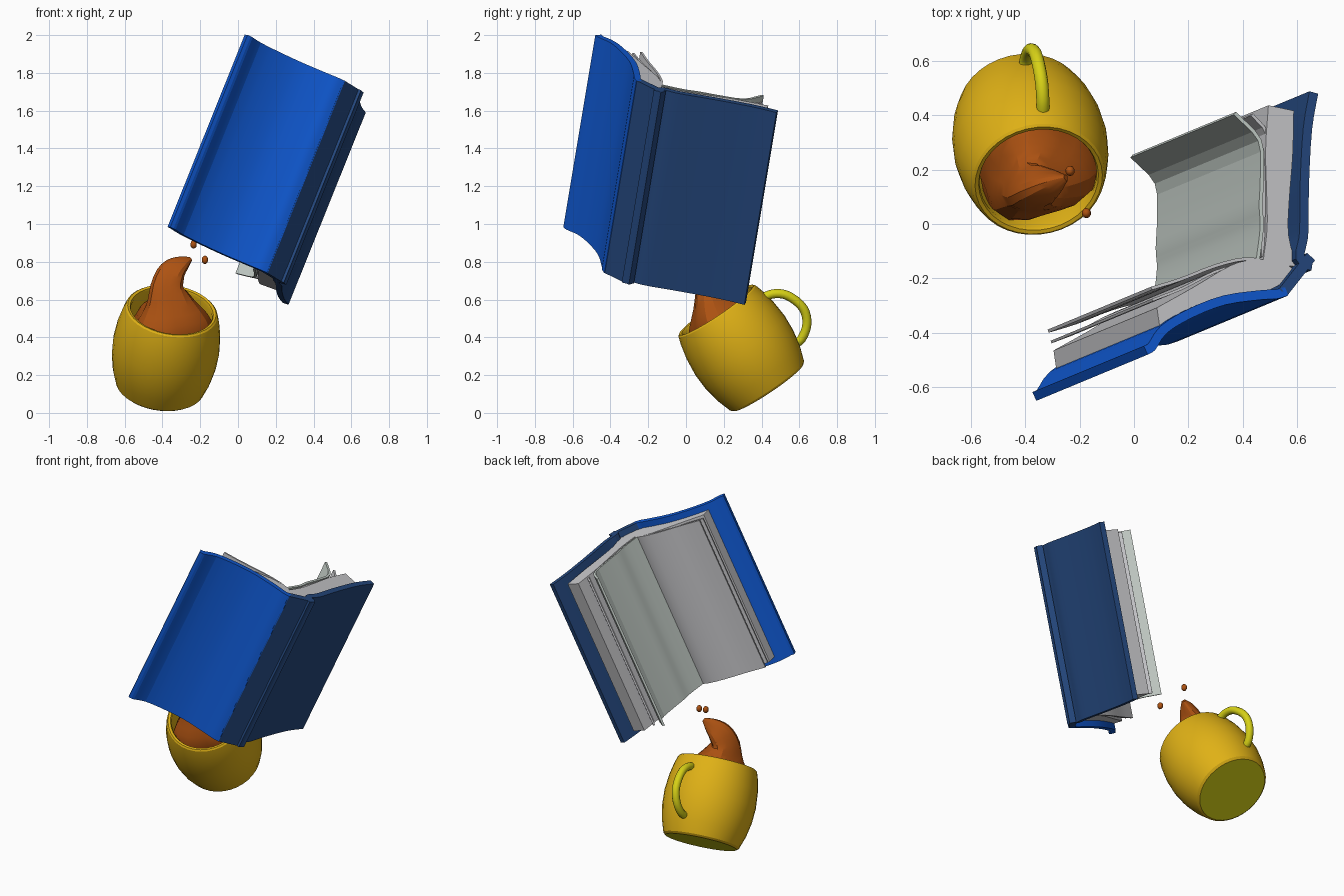
import bpy
import bmesh
import math
from mathutils import Matrix, Vector

if "Cube" in bpy.data.objects:
    bpy.data.objects.remove(bpy.data.objects["Cube"], do_unlink=True)


def material(name, rgb):
    m = bpy.data.materials.new(name)
    m.use_nodes = True
    m.diffuse_color = (*rgb, 1)
    m.node_tree.nodes["Principled BSDF"].inputs["Base Color"].default_value = (*rgb, 1)
    return m


BLUE = material("bright blue", (0.005, 0.1, 0.65))
NAVY = material("navy", (0.018, 0.065, 0.21))
PAPER = material("paper grey", (0.58, 0.58, 0.6))
PALE = material("pale green grey", (0.56, 0.62, 0.58))
GOLD = material("mug gold", (0.74, 0.44, 0.008))
YELLOW = material("handle yellow", (0.68, 0.64, 0.008))
COFFEE = material("coffee brown", (0.42, 0.085, 0.006))


def finish(name, bm, mat, angle=30):
    bmesh.ops.recalc_face_normals(bm, faces=bm.faces)
    mesh = bpy.data.meshes.new(name)
    bm.to_mesh(mesh)
    bm.free()
    mesh.materials.append(mat)
    ob = bpy.data.objects.new(name, mesh)
    bpy.context.collection.objects.link(ob)
    bpy.ops.object.select_all(action="DESELECT")
    ob.select_set(True)
    bpy.context.view_layer.objects.active = ob
    bpy.ops.object.shade_smooth_by_angle(angle=math.radians(angle))
    return ob


def smooth_line(points, steps=3):
    """Catmull-Rom curve through the points."""
    p = [Vector(q) for q in points]
    p = [2 * p[0] - p[1]] + p + [2 * p[-1] - p[-2]]
    out = []
    for a, b, c, d in zip(p, p[1:], p[2:], p[3:]):
        for k in range(steps):
            t = k / steps
            out.append(0.5 * (2 * b + (c - a) * t + (2 * a - 5 * b + 4 * c - d) * t ** 2
                              + (3 * b - a - 3 * c + d) * t ** 3))
    return out + [p[-2]]


def bridge(bm, rings):
    """Joins closed rings of points into a capped tube."""
    rows = [[bm.verts.new(p) for p in r] for r in rings]
    n = len(rows[0])
    for a, b in zip(rows, rows[1:]):
        for i in range(n):
            bm.faces.new((a[i], a[(i + 1) % n], b[(i + 1) % n], b[i]))
    bm.faces.new(rows[0])
    bm.faces.new(rows[-1])


# Book frame: across the front cover, into the pages, along the spine
SPINE = Vector((0.41, 0.17, 1.02)).normalized()
ACROSS = Vector((0.51, 0.22, -0.24))
ACROSS = (ACROSS - SPINE * ACROSS.dot(SPINE)).normalized()
INWARD = SPINE.cross(ACROSS)
CORNER = Vector((0.56, -0.26, 1.76))


def book_point(p, t):
    return CORNER + ACROSS * p.x + INWARD * p.y + SPINE * t


def slab(name, mat, outer, inner=None, thick=0.035, top=0.0, bottom=-1.11, steps=3):
    low = smooth_line(outer, steps)
    if inner:
        high = smooth_line(inner, steps)
    else:
        high = []
        for i, p in enumerate(low):
            d = (low[min(i + 1, len(low) - 1)] - low[max(i - 1, 0)]).normalized()
            high.append(p + Vector((-d.y, d.x)) * thick)
    bm = bmesh.new()
    bridge(bm, [[book_point(a, bottom), book_point(b, bottom),
                 book_point(b, top), book_point(a, top)] for a, b in zip(low, high)])
    return finish(name, bm, mat, 12)


# Covers and spine
slab("front_cover", BLUE, [(-0.605, 0), (-0.57, 0.005), (-0.5, 0.045), (-0.38, 0.06),
                           (-0.24, 0.055), (-0.1, 0.02), (-0.04, 0), (0.005, -0.005)])
slab("spine", NAVY, [(0, -0.005), (0.07, 0.03), (0.16, 0.075)], thick=0.04, steps=2)
slab("back_cover", NAVY, [(0.15, 0.075), (0.125, 0.1), (0.165, 0.155), (0.195, 0.21),
                          (0.26, 0.345), (0.355, 0.52), (0.434, 0.632)])

# Page blocks
PAGE = dict(top=-0.04, bottom=-1.07)
slab("front_page_block", PAPER,
     [(0.09, 0.06), (-0.05, 0.04), (-0.2, 0.08), (-0.36, 0.09), (-0.5, 0.075)],
     [(0.06, 0.12), (-0.05, 0.165), (-0.14, 0.18), (-0.32, 0.16), (-0.48, 0.145)], **PAGE)
slab("back_page_block", PAPER,
     [(0.1, 0.08), (0.12, 0.2), (0.18, 0.32), (0.26, 0.46), (0.335, 0.61)],
     [(-0.02, 0.14), (0.05, 0.25), (0.1, 0.36), (0.17, 0.52), (0.25, 0.665)], **PAGE)

# Loose leaves
slab("front_leaf_upper", PAPER, [(0, 0.13), (-0.08, 0.175), (-0.2, 0.195), (-0.35, 0.2),
                                 (-0.47, 0.212)], thick=-0.012, **PAGE)
slab("front_leaf_lower", PAPER, [(-0.04, 0.155), (-0.2, 0.176), (-0.35, 0.168),
                                 (-0.48, 0.172)], thick=-0.01, top=-0.05, bottom=-1.06)
slab("back_leaf_outer", PAPER, [(0, 0.16), (0.08, 0.32), (0.15, 0.46), (0.21, 0.57),
                                (0.185, 0.66)], thick=0.012, top=-0.05, bottom=-1.06)
slab("back_leaf_open", PALE, [(-0.03, 0.15), (0.04, 0.26), (0.07, 0.335), (0.12, 0.43),
                              (0.17, 0.56), (0.12, 0.69)], thick=0.014, **PAGE)

# Mug: lathe profile around its tilted axis
MUG_BASE = Vector((-0.415, 0.435, 0.135))
MUG_AXIS = Vector((0.065, -0.275, 0.41)).normalized()
MUG_TURN = MUG_AXIS.to_track_quat("Z", "Y").to_matrix().to_4x4()
MUG_FRAME = Matrix.Translation(MUG_BASE) @ MUG_TURN
SIDES = 36


def lathe(name, profile, mat):
    bm = bmesh.new()
    bridge(bm, [[MUG_FRAME @ Vector((r * math.cos(a), r * math.sin(a), z))
                 for a in (math.tau * i / SIDES for i in range(SIDES))] for r, z in profile])
    return finish(name, bm, mat)


mug = lathe("mug", [(0.222, 0), (0.236, 0.012), (0.262, 0.09), (0.279, 0.18), (0.284, 0.27),
                    (0.275, 0.37), (0.258, 0.45), (0.245, 0.49), (0.236, 0.498), (0.222, 0.494),
                    (0.217, 0.48), (0.235, 0.38), (0.23, 0.15), (0.2, 0.06)], GOLD)

# Mug underside takes the handle colour
mug.data.materials.append(YELLOW)
for face in mug.data.polygons:
    if face.normal.dot(MUG_AXIS) < -0.95 and (face.center - MUG_BASE).dot(MUG_AXIS) < 0.02:
        face.material_index = 1


def tube(name, path, radii, mat, sides, wobble=0.0, twist=0.0, start=None, angle=50):
    """Sweeps a round or lobed ring along a path."""
    bm = bmesh.new()
    rings = []
    for i, p in enumerate(path):
        d = path[min(i + 1, len(path) - 1)] - path[max(i - 1, 0)]
        if start and i < len(path) // 2:
            d = d.normalized().lerp(start, 1 - 2 * i / len(path))
        d.normalize()
        x = Vector((1, 0, 0)) - d * d.x
        x.normalize()
        y = d.cross(x)
        ring = []
        for k in range(sides):
            a = math.tau * k / sides
            r = radii[i] * (1 + wobble * math.cos(3 * a + twist * i))
            ring.append(p + x * r * math.cos(a) + y * r * math.sin(a))
        rings.append(ring)
    bridge(bm, rings)
    return finish(name, bm, mat, angle)


# Handle
handle_path = smooth_line([(-0.335, 0.39, 0.6), (-0.335, 0.46, 0.63), (-0.342, 0.54, 0.62),
                           (-0.36, 0.62, 0.555), (-0.38, 0.64, 0.47), (-0.395, 0.61, 0.39),
                           (-0.4, 0.56, 0.36)], 4)
tube("handle", handle_path, [0.024] * len(handle_path), YELLOW, 12)

# Splash leaping out of the mug
splash = smooth_line([(-0.372, 0.25, 0.4, 0.222), (-0.352, 0.18, 0.5, 0.195),
                      (-0.365, 0.145, 0.59, 0.125), (-0.375, 0.13, 0.67, 0.085),
                      (-0.345, 0.14, 0.74, 0.07), (-0.295, 0.155, 0.785, 0.045),
                      (-0.25, 0.17, 0.815, 0.012)], 3)
tube("coffee_splash", [q.xyz for q in splash], [q.w for q in splash], COFFEE, 18,
     wobble=0.13, twist=0.16, start=MUG_AXIS, angle=25)

# Flying drops
for number, spot in enumerate([(-0.235, 0.195, 0.892), (-0.175, 0.04, 0.81)], 1):
    bm = bmesh.new()
    bmesh.ops.create_icosphere(bm, subdivisions=2, radius=0.019,
                               matrix=Matrix.Translation(spot) @ Matrix.Diagonal((0.9, 1, 1.2, 1)))
    finish(f"coffee_drop_{number}", bm, COFFEE, 60)
